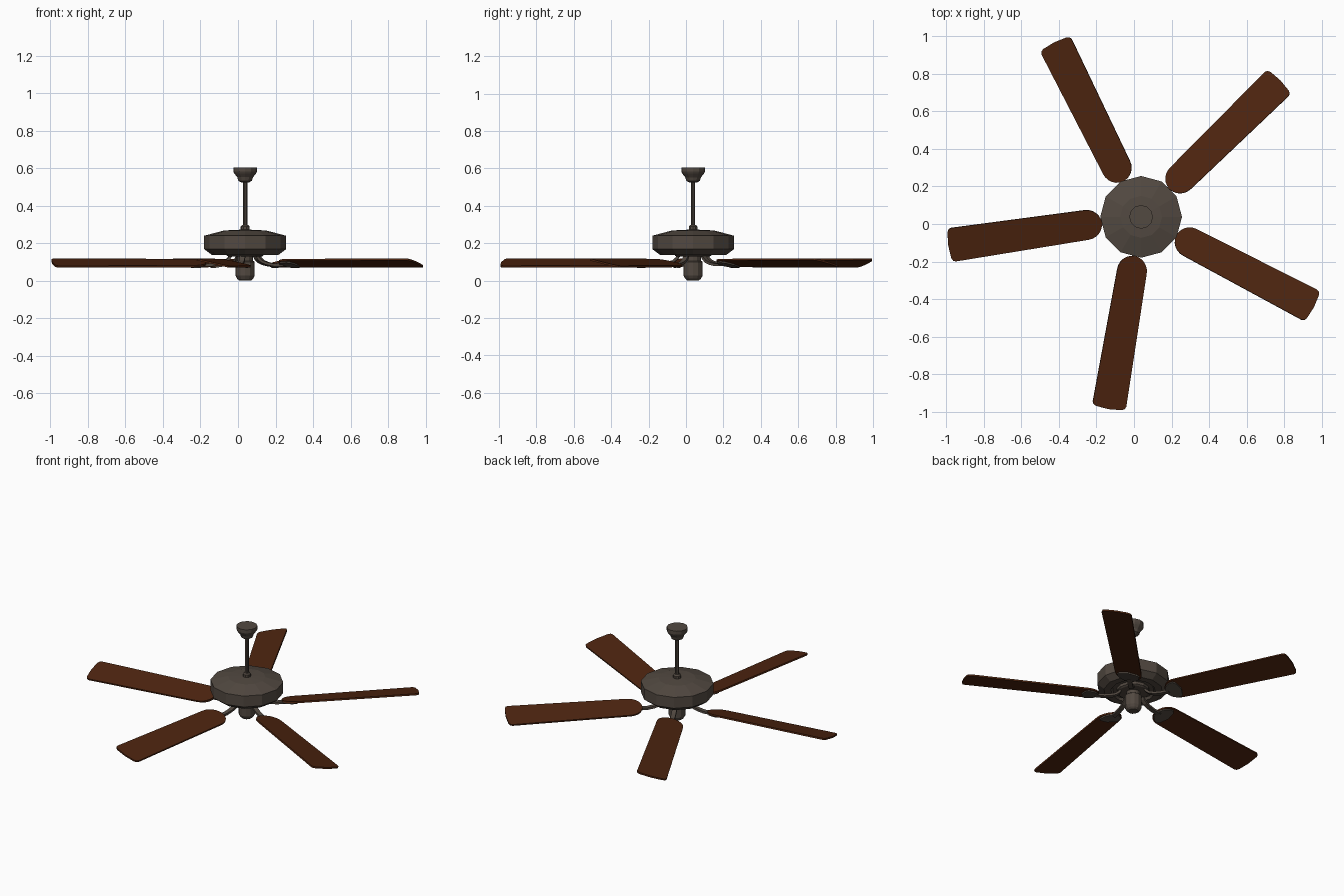
import bpy, bmesh, math
from mathutils import Matrix, Vector

if "Cube" in bpy.data.objects:
    bpy.data.objects.remove(bpy.data.objects["Cube"])

CENTER = Vector((0.038, 0.038, 0))
FIRST, TILT, BLADE_Z = math.radians(44.4), math.radians(-12.5), 0.094


def material(name, rgb):
    m = bpy.data.materials.new(name)
    m.diffuse_color = (*rgb, 1)
    m.use_nodes = True
    m.node_tree.nodes["Principled BSDF"].inputs["Base Color"].default_value = m.diffuse_color
    return m


bronze = material("dark bronze", (0.085, 0.067, 0.053))
wood = material("brown wood", (0.075, 0.018, 0.005))


def finish(name, bm, mat, matrix):
    bmesh.ops.recalc_face_normals(bm, faces=bm.faces)
    me = bpy.data.meshes.new(name)
    bm.to_mesh(me)
    bm.free()
    me.materials.append(mat)
    ob = bpy.data.objects.new(name, me)
    ob.matrix_world = matrix
    bpy.context.collection.objects.link(ob)
    return ob


def lathe(name, profile, sides):
    """Closed solid turned about the fan axis; profile is (radius, z)."""
    bm = bmesh.new()
    rings = [[bm.verts.new((r * math.cos(2 * math.pi * i / sides),
                            r * math.sin(2 * math.pi * i / sides), z))
              for i in range(sides)] for r, z in profile]
    for a, b in zip(rings, rings[1:]):
        for i in range(sides):
            j = (i + 1) % sides
            bm.faces.new((a[i], a[j], b[j], b[i]))
    bm.faces.new(rings[0])
    bm.faces.new(rings[-1])
    return finish(name, bm, bronze, Matrix.Translation(CENTER))


def slab(name, outline, z0, z1, mat, matrix):
    """Flat plate from a 2D outline."""
    bm = bmesh.new()
    low = [bm.verts.new((x, y, z0)) for x, y in outline]
    high = [bm.verts.new((x, y, z1)) for x, y in outline]
    bm.faces.new(low)
    bm.faces.new(high)
    n = len(outline)
    for i in range(n):
        j = (i + 1) % n
        bm.faces.new((low[i], low[j], high[j], high[i]))
    return finish(name, bm, mat, matrix)


def sweep(name, path, half_w, half_t, matrix):
    """Rectangular bar following a path in the xz plane."""
    bm = bmesh.new()
    rings = []
    for i, (x, z) in enumerate(path):
        a, b = path[max(i - 1, 0)], path[min(i + 1, len(path) - 1)]
        d = Vector((b[0] - a[0], b[1] - a[1])).normalized()
        rings.append([bm.verts.new((x - d.y * t, w, z + d.x * t))
                      for w, t in ((-half_w, -half_t), (half_w, -half_t),
                                   (half_w, half_t), (-half_w, half_t))])
    for a, b in zip(rings, rings[1:]):
        for i in range(4):
            j = (i + 1) % 4
            bm.faces.new((a[i], a[j], b[j], b[i]))
    bm.faces.new(rings[0])
    bm.faces.new(rings[-1])
    return finish(name, bm, bronze, matrix)


# Ceiling canopy, rod and collar
lathe("canopy", [(0.022, 0.525), (0.036, 0.533), (0.042, 0.552), (0.058, 0.572),
                 (0.063, 0.582), (0.063, 0.605)], 12)
lathe("down_rod", [(0.012, 0.26), (0.012, 0.54)], 10)
lathe("rod_collar", [(0.024, 0.262), (0.024, 0.288), (0.017, 0.297)], 10)

# Motor housing with recessed underside
lathe("motor_housing", [(0.03, 0.272), (0.112, 0.268), (0.218, 0.24), (0.218, 0.168),
                        (0.178, 0.138), (0.135, 0.138), (0.125, 0.152), (0.03, 0.152)], 12)
lathe("flywheel", [(0.098, 0.156), (0.098, 0.134), (0.088, 0.128)], 12)
lathe("switch_neck", [(0.042, 0.14), (0.042, 0.095)], 12)
lathe("switch_cup", [(0.044, 0.106), (0.051, 0.1), (0.051, 0.027),
                     (0.042, 0.01), (0.03, 0.0)], 12)

# Blade outline: rounded root, slight flare, softly curved tip
upper = [(0.295 - 0.083 * math.cos(math.radians(a)), 0.081 * math.sin(math.radians(a)))
         for a in range(15, 91, 15)]
upper += [(1.012, 0.092), (1.026, 0.086), (1.034, 0.07)]
blade_shape = [(0.212, 0)] + upper + [(1.04, 0)] + [(x, -y) for x, y in reversed(upper)]

# Mounting plate shape under the blade root
root = [(0.285 - 0.07 * math.cos(math.radians(a)), 0.068 * math.sin(math.radians(a)))
        for a in range(15, 91, 15)] + [(0.30, 0.055)]
plate_shape = [(0.215, 0)] + root + [(0.315, 0)] + [(x, -y) for x, y in reversed(root)]

arm_path = [(0.075, 0.14), (0.088, 0.118), (0.108, 0.102), (0.14, 0.091),
            (0.18, 0.084), (0.235, 0.084)]

for k in range(5):
    spin = Matrix.Translation(CENTER) @ Matrix.Rotation(FIRST + k * math.tau / 5, 4, 'Z')
    pitch = spin @ Matrix.Translation((0, 0, BLADE_Z)) @ Matrix.Rotation(TILT, 4, 'X')
    slab(f"blade_{k + 1}", blade_shape, -0.005, 0.005, wood, pitch)
    slab(f"blade_plate_{k + 1}", plate_shape, -0.013, -0.005, bronze, pitch)
    sweep(f"blade_arm_{k + 1}", arm_path, 0.014, 0.007, spin)
